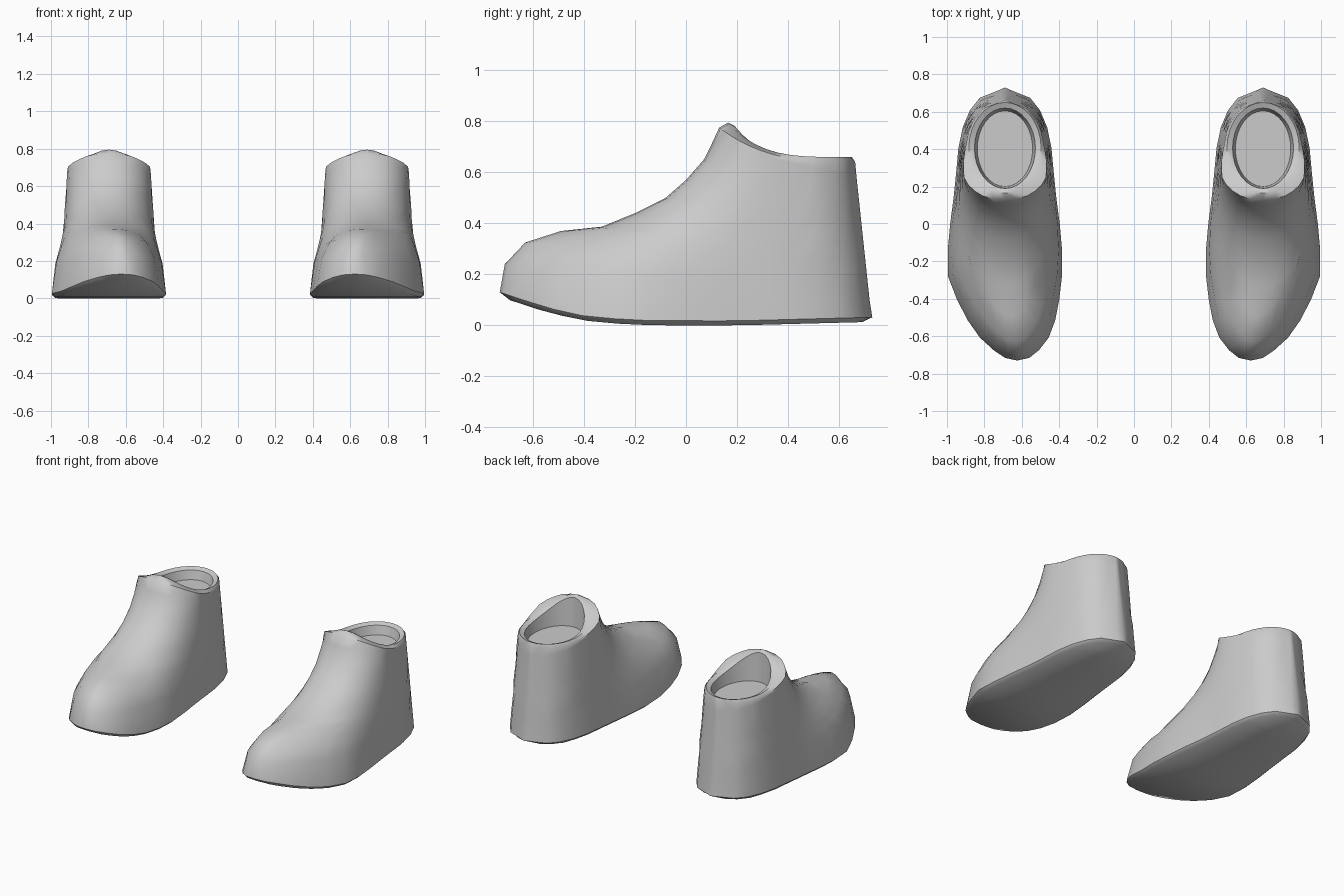
import bpy
import bmesh
import math

cube = bpy.data.objects.get("Cube")
if cube:
    bpy.data.objects.remove(cube)

STATIONS = 16

# Profiles along the foot: (y, value)
FOOTPRINT = [(-.735, 0), (-.72, .07), (-.64, .172), (-.5, .245), (-.43, .268), (-.3, .305), (-.2, .312),
             (0, .294), (.2, .268), (.4, .252), (.58, .215), (.69, .13), (.735, 0)]
INSTEP = [(-.73, .13), (-.71, .24), (-.63, .325), (-.49, .37), (-.33, .387), (-.2, .44), (-.08, .5),
          (0, .57), (.07, .65), (.1, .71), (.13, .775), (.2, 1), (.35, 3)]
SOLE_EDGE = [(-.73, .13), (-.54, .068), (-.4, .037), (-.2, .019), (.2, .018), (.73, .032)]
HEEL_HEIGHTS = [.1, .16, .22, .28, .34, .4, .46, .52, .58]


def sample(table, y):
    """Straight-line lookup in a profile."""
    if y <= table[0][0]:
        return table[0][1]
    for (a, u), (b, v) in zip(table, table[1:]):
        if y <= b:
            return u + (v - u) * (y - a) / (b - a)
    return table[-1][1]


def heel_y(z):
    return .73 - .07 * z / .66


def body_width(y, z):
    """Half width of the upper, arched under the instep line."""
    stretch = .735 / heel_y(z) if y > 0 else 1
    arch = max(0, 1 - (z / sample(INSTEP, y)) ** 3) ** .5
    return sample(FOOTPRINT, y * stretch) * arch * (1 - .12 * z / .66)


def loop(front, back, height, width):
    """Half loop from front to back as (y, z, half width, centre offset)."""
    points = []
    for i in range(STATIONS + 1):
        s = (1 - math.cos(math.pi * i / STATIONS)) / 2
        y = front + (back - front) * s
        z = height(s, y)
        w = 0 if i in (0, STATIONS) else width(s, y, z)
        lean = -.065 * min(1, max(0, (-.3 - y) / .4))
        points.append((y, z, w, lean))
    return points


def oval(half):
    return lambda s, y, z: half * 2 * math.sqrt(s * (1 - s))


def shoe_loops():
    body = lambda s, y, z: body_width(y, z)
    # Rounded sole edge
    loops = [loop(-.69, .69, lambda s, y: max(0, sample(SOLE_EDGE, y) - .018),
                  lambda s, y, z: .93 * sample(FOOTPRINT, y * 1.04)),
             loop(-.73, .73, lambda s, y: sample(SOLE_EDGE, y), body)]
    # Upper, rising from toe to ankle
    for (front, top), rear in zip(INSTEP[1:], HEEL_HEIGHTS):
        loops.append(loop(front, heel_y(rear), lambda s, y: top + (rear - top) * s, body))
    loops.append(loop(.13, .663, lambda s, y: .64 + .135 * (1 - s) ** 3, body))
    # Collar rim, opening and lining
    rim = lambda s, y: .66 + .135 * (1 - s) ** 4
    loops.append(loop(.165, .65, rim, oval(.193)))
    loops.append(loop(.19, .62, lambda s, y: rim(s, y) - .012, oval(.163)))
    loops.append(loop(.2, .605, lambda s, y: .59, oval(.148)))
    return loops


def build_shoe(name, side, material):
    bm = bmesh.new()
    rings = []
    for points in shoe_loops():
        def vert(p, sign):
            return bm.verts.new((side * (.69 + p[3] + sign * p[2]), p[0], p[1]))
        outer = [vert(p, 1) for p in points]
        inner = [vert(p, -1) for p in points[1:-1]]
        rings.append(outer + inner[::-1])
    count = len(rings[0])
    for low, high in zip(rings, rings[1:]):
        for i in range(count):
            j = (i + 1) % count
            bm.faces.new((low[i], low[j], high[j], high[i]))
    # Sole and insole, closed with strips across the foot
    for ring in (rings[0], rings[-1]):
        for i in range(STATIONS):
            corners = [ring[i], ring[i + 1], ring[-i - 1], ring[-i % count]]
            bm.faces.new(list(dict.fromkeys(corners)))
    bmesh.ops.recalc_face_normals(bm, faces=bm.faces)
    mesh = bpy.data.meshes.new(name)
    bm.to_mesh(mesh)
    bm.free()
    mesh.materials.append(material)
    shoe = bpy.data.objects.new(name, mesh)
    bpy.context.collection.objects.link(shoe)
    bpy.ops.object.select_all(action='DESELECT')
    shoe.select_set(True)
    bpy.context.view_layer.objects.active = shoe
    bpy.ops.object.shade_smooth_by_angle(angle=math.radians(45))


grey = bpy.data.materials.new("light_grey")
grey.use_nodes = True
colour = (.6, .6, .6, 1)
grey.diffuse_color = colour
grey.node_tree.nodes["Principled BSDF"].inputs["Base Color"].default_value = colour

build_shoe("left_shoe", 1, grey)
build_shoe("right_shoe", -1, grey)
